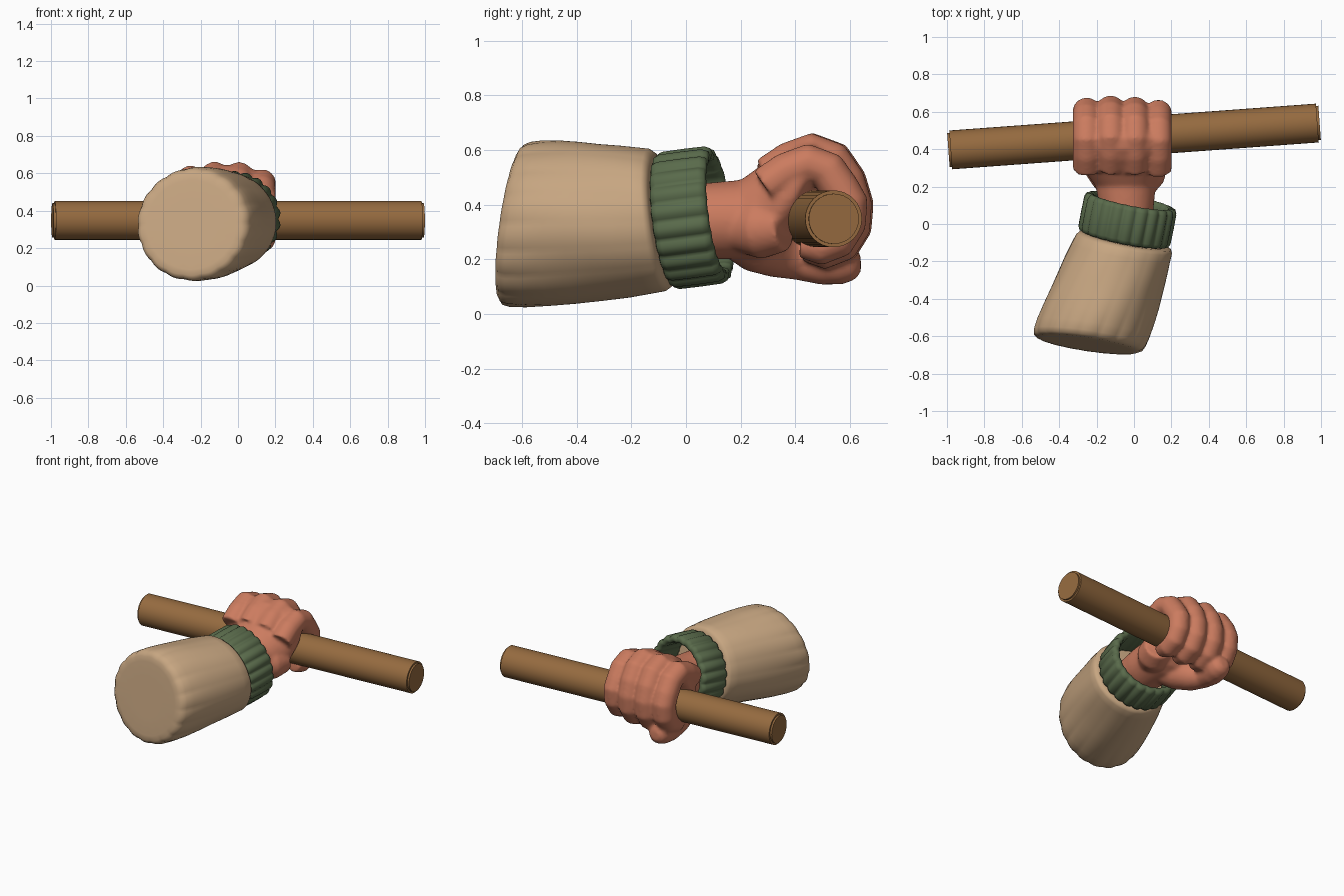
import bpy, bmesh
from math import sin, cos, pi, tau
from mathutils import Vector

if "Cube" in bpy.data.objects:
    bpy.data.objects.remove(bpy.data.objects["Cube"])


def material(name, rgb):
    m = bpy.data.materials.new(name)
    m.use_nodes = True
    m.diffuse_color = (*rgb, 1)
    bsdf = m.node_tree.nodes["Principled BSDF"]
    bsdf.inputs["Base Color"].default_value = (*rgb, 1)
    bsdf.inputs["Roughness"].default_value = 0.8
    return m


def finish(name, bm, mat, angle=0.8):
    bmesh.ops.recalc_face_normals(bm, faces=bm.faces)
    mesh = bpy.data.meshes.new(name)
    bm.to_mesh(mesh)
    bm.free()
    mesh.materials.append(mat)
    ob = bpy.data.objects.new(name, mesh)
    bpy.context.collection.objects.link(ob)
    bpy.ops.object.select_all(action='DESELECT')
    ob.select_set(True)
    bpy.context.view_layer.objects.active = ob
    bpy.ops.object.shade_smooth_by_angle(angle=angle)
    return ob


def ring(bm, centre, axis, rx, rz, n, ripple=None):
    """One cross-section facing along axis; ripple(angle) scales the radius."""
    a = Vector(axis).normalized()
    u = (Vector((1, 0, 0)) - a * a.x).normalized()
    v = u.cross(a)
    verts = []
    for i in range(n):
        t = tau * i / n
        k = ripple(t) if ripple else 1
        verts.append(bm.verts.new(Vector(centre) + u * (cos(t) * rx * k) + v * (sin(t) * rz * k)))
    return verts


def bridge(bm, rings, closed=False):
    n = len(rings[0])
    pairs = list(zip(rings, rings[1:]))
    if closed:
        pairs.append((rings[-1], rings[0]))
    for a, b in pairs:
        for i in range(n):
            j = (i + 1) % n
            bm.faces.new((a[i], a[j], b[j], b[i]))
    if not closed:
        bm.faces.new(rings[0])
        bm.faces.new(rings[-1])


def tube(bm, path, n=20):
    """Round limb through (x, y, z, radius) points."""
    pts = [Vector(p[:3]) for p in path]
    rings = []
    for i, p in enumerate(path):
        axis = pts[min(i + 1, len(pts) - 1)] - pts[max(i - 1, 0)]
        rings.append(ring(bm, pts[i], axis, p[3], p[3], n))
    bridge(bm, rings)


tan = material("tan cloth", (0.57, 0.38, 0.22))
green = material("green knit", (0.10, 0.145, 0.07))
skin = material("warm skin", (0.60, 0.20, 0.115))
wood = material("brown wood", (0.30, 0.145, 0.05))

# Stick: a bevelled bar through the fist
bm = bmesh.new()
half = 0.995
direction = Vector((0.99, 0.0725, 0)).normalized()
bmesh.ops.create_cone(bm, cap_ends=True, segments=32, radius1=0.104, radius2=0.104, depth=2 * half)
rims = [e for e in bm.edges if abs(e.verts[0].co.z - e.verts[1].co.z) < 0.01]
bmesh.ops.bevel(bm, geom=rims, offset=0.012, segments=2, affect='EDGES')
turn = direction.to_track_quat('Z', 'Y').to_matrix().to_4x4()
bmesh.ops.transform(bm, matrix=turn, verts=bm.verts)
bmesh.ops.translate(bm, vec=(0, 0.468, 0.348), verts=bm.verts)
finish("stick", bm, wood, 0.6)

# Sleeve: scalloped at the open end, softly creased along its length
front_axis, back_axis = Vector((0.15, 1, -0.14)), Vector((0.2, 1, 0.13))
front, back = Vector((-0.25, -0.645, 0.325)), Vector((-0.045, -0.085, 0.345))
profile = [(0, 0.13), (0, 0.24), (0.004, 0.272), (0.025, 0.293), (0.07, 0.302), (0.16, 0.305),
           (0.3, 0.302), (0.45, 0.295), (0.6, 0.286), (0.75, 0.278), (0.88, 0.268),
           (0.96, 0.262), (0.99, 0.25), (1, 0.225), (1, 0.1)]
bm = bmesh.new()
rings = []
for t, r in profile:
    scallop = 0.018 * max(0, 1 - 3 * t) + 0.004
    if r < 0.25:
        scallop = 0

    def folds(a, t=t, s=scallop):
        return 1 + s * (abs(sin(9 * a)) - 0.6) + 0.012 * sin(5 * a + 4 * t) * sin(pi * t)
    rings.append(ring(bm, front.lerp(back, t), front_axis.lerp(back_axis, t), r, r, 144, folds))
bridge(bm, rings)
finish("sleeve", bm, tan, 1.0)

# Cuff: a thick ribbed band, hollow towards the hand
bm = bmesh.new()
axis = back_axis.normalized()
middle = Vector((-0.035, 0.022, 0.352))
band = [(-0.105, 0.225), (-0.1, 0.24), (-0.08, 0.249), (0, 0.25), (0.08, 0.249), (0.1, 0.24),
        (0.106, 0.222), (0.1, 0.205), (0.08, 0.198), (-0.08, 0.198), (-0.1, 0.205)]
rings = []
for d, r in band:
    depth = 0.055 if r > 0.215 else 0.02
    rings.append(ring(bm, middle + axis * d, axis, r, r, 176,
                      lambda a, k=depth: 1 + k * (abs(sin(11 * a)) - 0.72)))
bridge(bm, rings, closed=True)
finish("cuff", bm, green, 1.2)

# Hand: wrist and palm, four curled fingers and a thumb, fused into one skin
bm = bmesh.new()
palm = [(-0.1, -0.06, 0.34, 0.13, 0.13), (0.08, -0.04, 0.34, 0.145, 0.14),
        (0.2, -0.045, 0.345, 0.16, 0.145), (0.27, -0.055, 0.37, 0.2, 0.17),
        (0.34, -0.065, 0.415, 0.25, 0.19), (0.4, -0.065, 0.47, 0.262, 0.17),
        (0.46, -0.065, 0.54, 0.25, 0.105), (0.52, -0.065, 0.54, 0.22, 0.06)]
bridge(bm, [ring(bm, (x, y, z), (0, 1, 0), rx, rz, 32) for y, x, z, rx, rz in palm])

curl = [(0.3, 0.5), (0.38, 0.555), (0.46, 0.587), (0.53, 0.56), (0.58, 0.485), (0.606, 0.4),
        (0.6, 0.32), (0.565, 0.262), (0.5, 0.238), (0.43, 0.245)]
fingers = [(-0.253, -0.005, -0.02, 0.076), (-0.125, 0.005, 0, 0.077),
           (0.005, 0, 0, 0.076), (0.13, -0.012, -0.035, 0.072)]
for x, dy, dz, r in fingers:
    path = []
    for i, (y, z) in enumerate(curl):
        lift = dz if i < 5 else -dz * 0.3
        path.append((x, y + dy, z + lift, r * (0.7 if i == len(curl) - 1 else 1)))
    tube(bm, path)

thumb = [(-0.06, 0.17, 0.3, 0.09), (-0.13, 0.26, 0.255, 0.105), (-0.2, 0.34, 0.222, 0.092),
         (-0.225, 0.42, 0.195, 0.073), (-0.22, 0.5, 0.182, 0.076), (-0.21, 0.57, 0.185, 0.077),
         (-0.205, 0.615, 0.19, 0.064), (-0.203, 0.638, 0.192, 0.035)]
tube(bm, thumb)
# Heel of the palm on the little-finger side
tube(bm, [(0.02, 0.18, 0.31, 0.08), (0.06, 0.27, 0.31, 0.11), (0.1, 0.36, 0.32, 0.09)])
hand = finish("hand", bm, skin, pi)
fuse = hand.modifiers.new("fuse", 'REMESH')
fuse.mode = 'VOXEL'
fuse.voxel_size = 0.011
fuse.use_smooth_shade = True
soften = hand.modifiers.new("soften", 'SMOOTH')
soften.factor = 0.5
soften.iterations = 8
